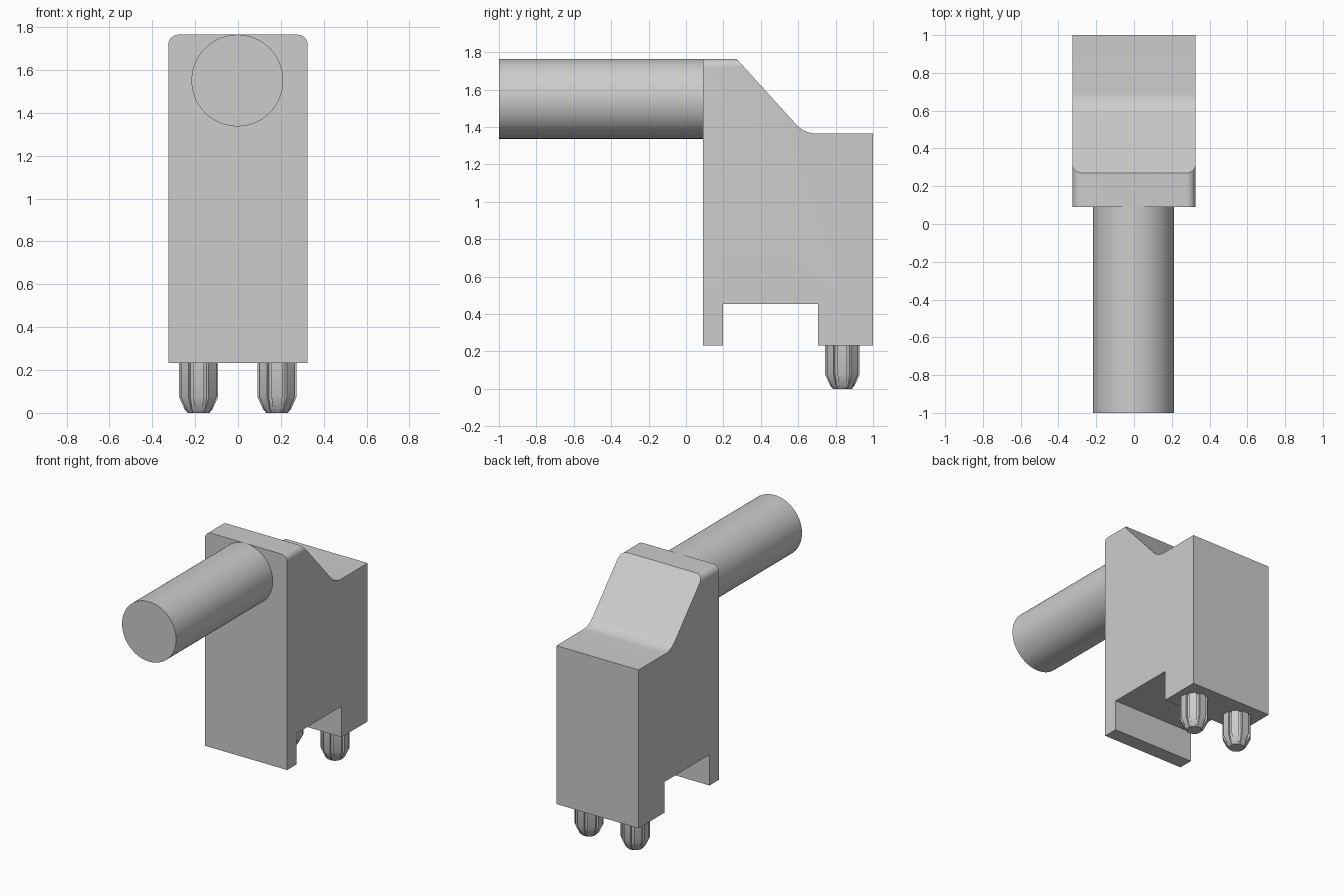
import bpy, bmesh
from math import sin, cos, pi, atan2, tan, radians

if "Cube" in bpy.data.objects:
    bpy.data.objects.remove(bpy.data.objects["Cube"])

grey = bpy.data.materials.new("light grey")
grey.diffuse_color = (0.604, 0.604, 0.604, 1)
grey.use_nodes = True
grey.node_tree.nodes["Principled BSDF"].inputs["Base Color"].default_value = grey.diffuse_color


def finish(bm, name, angle=30):
    """Turn a bmesh into a smooth-by-angle object."""
    bmesh.ops.recalc_face_normals(bm, faces=bm.faces)
    mesh = bpy.data.meshes.new(name)
    bm.to_mesh(mesh)
    bm.free()
    mesh.materials.append(grey)
    obj = bpy.data.objects.new(name, mesh)
    bpy.context.collection.objects.link(obj)
    bpy.ops.object.select_all(action='DESELECT')
    obj.select_set(True)
    bpy.context.view_layer.objects.active = obj
    bpy.ops.object.shade_smooth_by_angle(angle=radians(angle))
    return obj


def loft(bm, rings):
    """Skin closed rings of points and cap both ends."""
    loops = [[bm.verts.new(p) for p in ring] for ring in rings]
    n = len(loops[0])
    for a, b in zip(loops, loops[1:]):
        for i in range(n):
            j = (i + 1) % n
            bm.faces.new((a[i], a[j], b[j], b[i]))
    bm.faces.new(loops[0])
    bm.faces.new(loops[-1])


# Housing: side profile with sloped shoulder and bottom notch, swept along x
W, TOP, SHELF, FRONT, CREST, BASE = 0.325, 1.765, 1.365, 0.091, 0.27, 0.233
corner = 0.633                                    # slope meets shelf here
slope = atan2(TOP - SHELF, corner - CREST)
R = 0.15                                          # blend radius
cy, cz = corner + R * tan(slope / 2), SHELF + R
blend = [(cy - R * sin(slope * (1 - i / 10)), cz - R * cos(slope * (1 - i / 10)))
         for i in range(11)]
profile = [(FRONT, BASE), (FRONT, TOP), (CREST, TOP), *blend, (1, SHELF),
           (1, BASE), (0.706, BASE), (0.706, 0.453), (0.198, 0.453), (0.198, BASE)]
bm = bmesh.new()
loft(bm, [[(x, y, z) for y, z in profile] for x in (-W, W)])
# Round the two upper side edges; the slope cuts across the rounding
top_edges = [e for e in bm.edges
             if all(v.co.z > TOP - 0.001 for v in e.verts)
             and abs(e.verts[0].co.x - e.verts[1].co.x) < 0.001]
bmesh.ops.bevel(bm, geom=top_edges, offset=0.047, segments=8,
                profile=0.5, affect='EDGES')
finish(bm, "housing", 20)

# Round rod sticking out of the front
bm = bmesh.new()
loft(bm, [[(-0.003 + 0.214 * cos(2 * pi * i / 96), y, 1.551 + 0.214 * sin(2 * pi * i / 96))
           for i in range(96)] for y in (-1, 0.095)])
finish(bm, "rod")


def pin_ring(cx, z, rib, core):
    """Fluted outline: eight flat ribs with rounded valleys between."""
    pts = []
    for k in range(8):
        a = k * pi / 4
        for d, r in ((-0.27, rib), (0.27, rib), (0.29, core), (0.393, core), (0.495, core)):
            pts.append((cx + r * cos(a + d), 0.836 + r * sin(a + d), z))
    return pts


# Two fluted locating pins with tapered tips
for side, cx in (("left", -0.184), ("right", 0.182)):
    bm = bmesh.new()
    loft(bm, [pin_ring(cx, z, rib, core) for z, rib, core in
              ((0, 0.052, 0.050), (0.018, 0.068, 0.064),
               (0.075, 0.095, 0.080), (0.24, 0.095, 0.080))])
    finish(bm, side + "_pin", 25)
